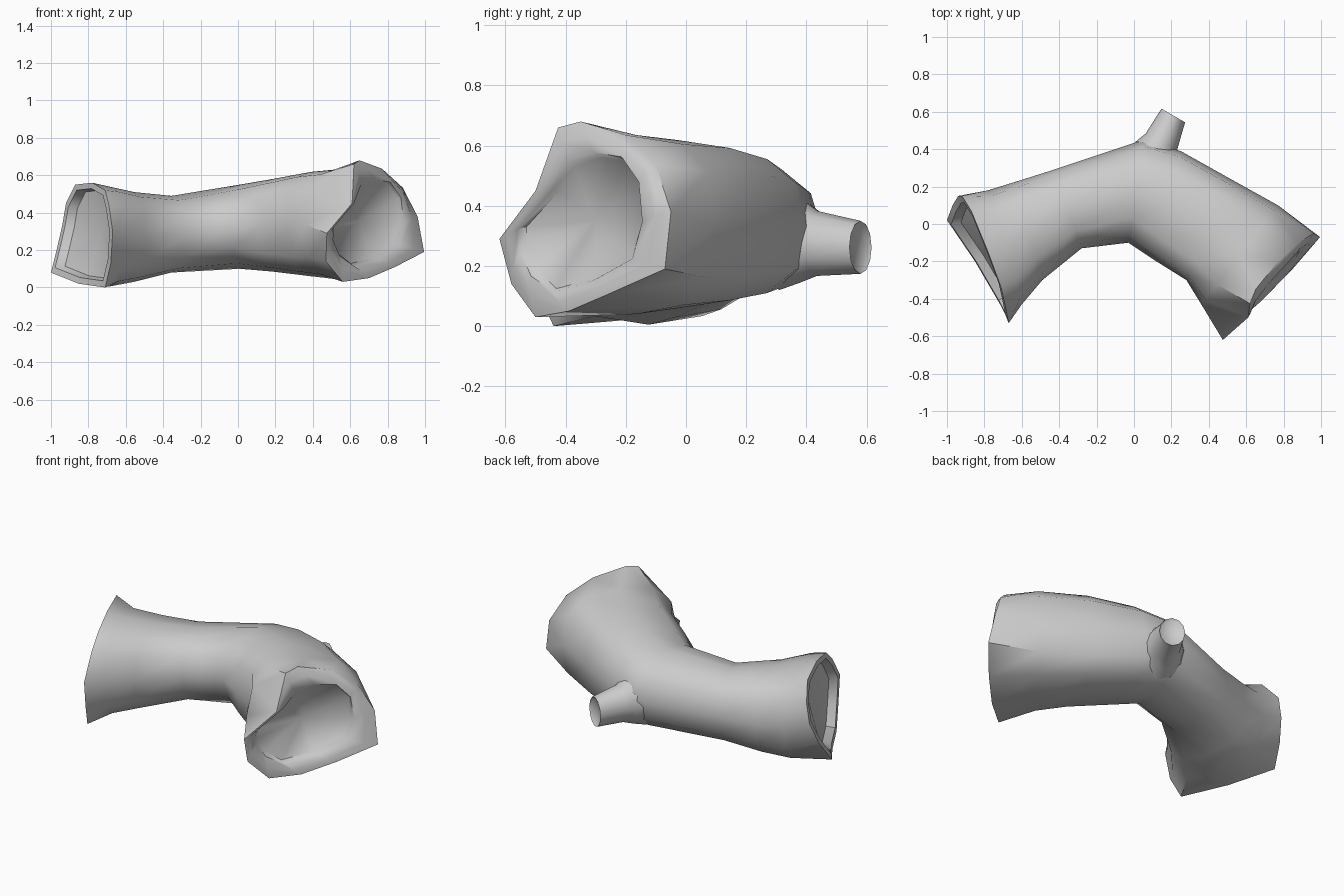
import bpy, bmesh, math
from mathutils import Vector

cube = bpy.data.objects.get("Cube")
if cube:
    bpy.data.objects.remove(cube, do_unlink=True)

SIDES = 12
bark = bpy.data.materials.new("plain grey")
bark.use_nodes = True
bark.diffuse_color = (0.6, 0.6, 0.6, 1)
bark.node_tree.nodes["Principled BSDF"].inputs["Base Color"].default_value = (0.6, 0.6, 0.6, 1)


def section(front, back, low, high, power=0.85):
    """Rounded cross-section between a front and a back point; low power is squarer."""
    f, b = Vector(front), Vector(back)
    ring = []
    for k in range(SIDES):
        a = math.tau * k / SIDES
        s = math.sin(a)
        c = math.copysign(abs(math.cos(a)) ** power, math.cos(a))
        p = f.lerp(b, (1 - c) / 2)
        z = (low + high) / 2 + (high - low) / 2 * math.copysign(abs(s) ** power, s)
        ring.append(Vector((p.x, p.y, z)))
    return ring


def centre(ring):
    return sum(ring, Vector()) / len(ring)


def shrink(ring, factor, shift=Vector()):
    c = centre(ring)
    return [c + (p - c) * factor + shift for p in ring]


def between(outer, inner, t, shift):
    return [a.lerp(b, t) + shift for a, b in zip(outer, inner)]


def loft(name, rings, start, end):
    """Skin the rings and close each end on an apex point."""
    bm = bmesh.new()
    rows = [[bm.verts.new(p) for p in ring] for ring in rings]
    for r0, r1 in zip(rows, rows[1:]):
        for k in range(SIDES):
            n = (k + 1) % SIDES
            bm.faces.new((r0[k], r0[n], r1[n], r1[k]))
    for row, apex in ((rows[0], start), (rows[-1], end)):
        v = bm.verts.new(apex)
        for k in range(SIDES):
            bm.faces.new((row[k], row[(k + 1) % SIDES], v))
    bmesh.ops.recalc_face_normals(bm, faces=bm.faces)
    mesh = bpy.data.meshes.new(name)
    bm.to_mesh(mesh)
    bm.free()
    mesh.materials.append(bark)
    obj = bpy.data.objects.new(name, mesh)
    bpy.context.collection.objects.link(obj)
    bpy.ops.object.select_all(action="DESELECT")
    obj.select_set(True)
    bpy.context.view_layer.objects.active = obj
    bpy.ops.object.shade_smooth_by_angle(angle=math.radians(48))


# Irregular broken rims, from the front point over the top to the back
right_rim = [Vector(p) for p in (
    (.475, -.62, .29), (.61, -.5, .45), (.62, -.425, .66), (.65, -.35, .68),
    (.77, -.2, .635), (.88, -.1, .535), (.96, -.05, .38), (.995, -.07, .19),
    (.84, -.25, .11), (.70, -.39, .05), (.56, -.5, .03), (.47, -.58, .14))]
right_mouth = [Vector((.50 + (y + .53) * .93, y, z)) for y, z in (
    (-.53, .33), (-.42, .45), (-.37, .53), (-.28, .56), (-.2, .55), (-.15, .47),
    (-.145, .34), (-.18, .23), (-.3, .16), (-.43, .125), (-.5, .19), (-.53, .27))]
left_rim = [Vector(p) for p in (
    (-.67, -.53, .3), (-.69, -.43, .44), (-.71, -.34, .52), (-.78, -.15, .56),
    (-.87, .07, .55), (-.92, .15, .45), (-.94, .15, .33), (-.97, .1, .2),
    (-1, .02, .08), (-.85, -.2, .02), (-.71, -.44, .0), (-.68, -.5, .13))]
left_mouth = shrink(left_rim, 0.88)

# Bent trunk with a rolled lip and a shallow hollow at both ends
left_in = Vector((.92, .38, 0))
right_in = Vector((-.68, .73, 0))
trunk = [
    section((-.60, -.43), (-.78, .18), .005, .54, .78),
    section((-.49, -.30), (-.62, .23), .03, .51, .8),
    section((-.28, -.13), (-.43, .29), .08, .49),
    section((-.03, -.10), (.05, .45), .10, .55, .95),
    section((.12, -.20), (.25, .39), .085, .58, .75),
    section((.28, -.30), (.50, .25), .06, .618, .68),
    section((.36, -.43), (.77, .10), .04, .635, .75),
]
loft("hollow_trunk",
     [shrink(left_mouth, .96, left_in * .05), left_mouth, left_rim] + trunk
     + [right_rim,
        between(right_rim, right_mouth, .4, right_in * -.02),
        between(right_rim, right_mouth, .85, right_in * -.02),
        right_mouth],
     start=centre(left_mouth) + left_in * .09,
     end=centre(right_mouth) + right_in * .05)

# Short branch stub on the back, flared where it meets the trunk
axis = Vector((.5, .86, 0)).normalized()
across = Vector((axis.y, -axis.x, 0))


def stub_ring(x, y, z, width, height):
    return [Vector((x, y, z)) + across * (width * math.cos(math.tau * k / SIDES))
            + Vector((0, 0, height * math.sin(math.tau * k / SIDES))) for k in range(SIDES)]


tip = stub_ring(.21, .58, .262, .073, .088)
root = stub_ring(.09, .31, .30, .15, .18)
loft("branch_stub",
     [root, stub_ring(.12, .38, .285, .125, .14),
      stub_ring(.145, .435, .275, .096, .108), tip, shrink(tip, .85, axis * -.012)],
     start=centre(root), end=centre(tip) - axis * .015)
